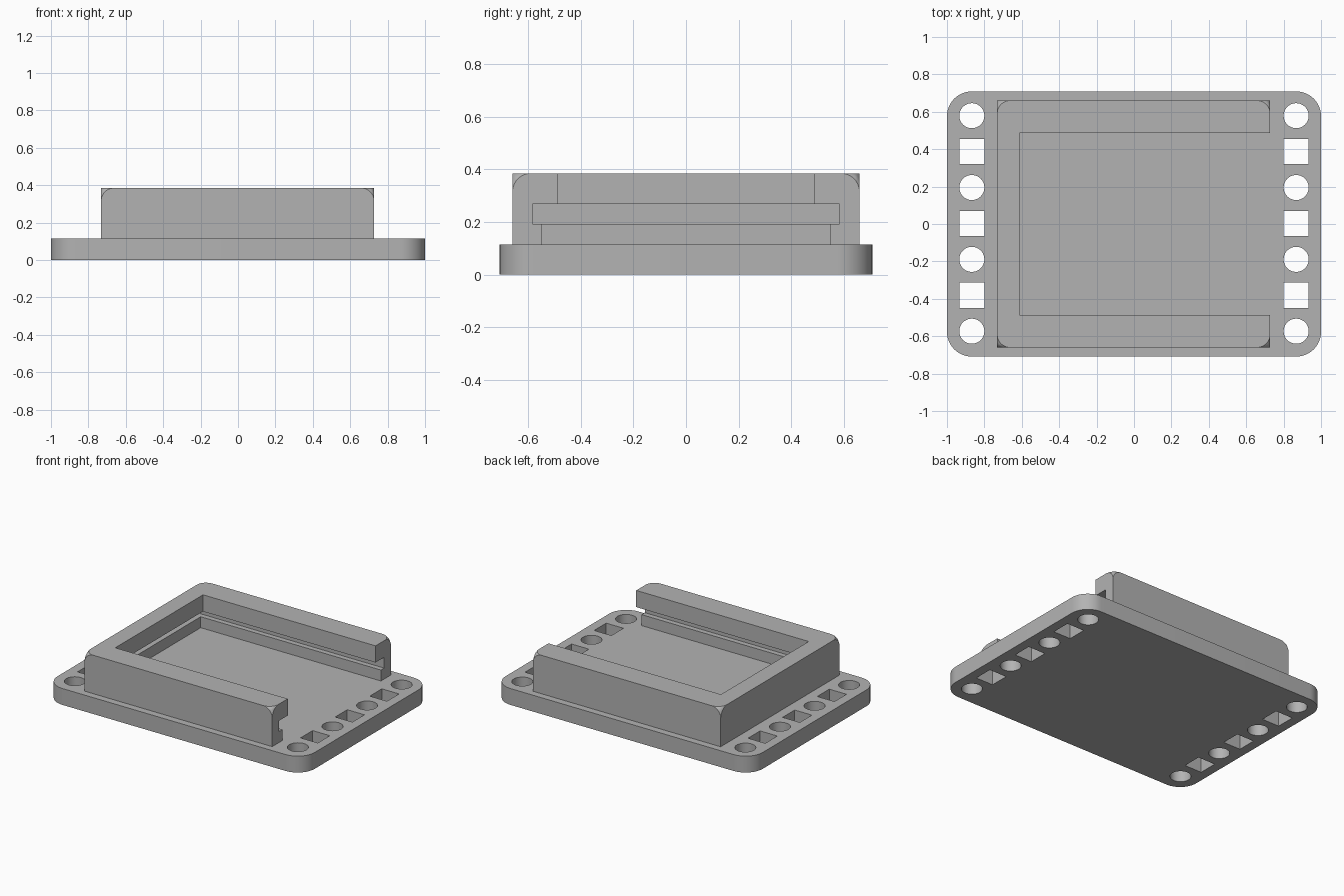
import bpy, bmesh, math

cube = bpy.data.objects.get("Cube")
if cube:
    bpy.data.objects.remove(cube, do_unlink=True)

grey = bpy.data.materials.new("mid grey")
grey.use_nodes = True
colour = (0.45, 0.45, 0.45, 1)
grey.diffuse_color = colour
grey.node_tree.nodes["Principled BSDF"].inputs["Base Color"].default_value = colour

PLATE_TOP, WALL_TOP = 0.115, 0.385


def add_object(name, bm):
    bmesh.ops.recalc_face_normals(bm, faces=bm.faces)
    mesh = bpy.data.meshes.new(name)
    bm.to_mesh(mesh)
    bm.free()
    mesh.materials.append(grey)
    obj = bpy.data.objects.new(name, mesh)
    bpy.context.collection.objects.link(obj)
    return obj


def add_box(bm, low, high):
    verts = bmesh.ops.create_cube(bm, size=1)["verts"]
    for v in verts:
        v.co = [h if c > 0 else l for c, l, h in zip(v.co, low, high)]
    return verts


def cut(target, name, bm):
    cutter = add_object(name, bm)
    mod = target.modifiers.new(name, "BOOLEAN")
    mod.operation = "DIFFERENCE"
    mod.solver = "EXACT"
    mod.object = cutter
    bpy.context.view_layer.objects.active = target
    bpy.ops.object.modifier_apply(modifier=mod.name)
    bpy.data.objects.remove(cutter, do_unlink=True)


def shade(obj):
    bpy.ops.object.select_all(action="DESELECT")
    obj.select_set(True)
    bpy.context.view_layer.objects.active = obj
    bpy.ops.object.shade_smooth_by_angle(angle=math.radians(25))


# Base plate with rounded vertical corners
bm = bmesh.new()
add_box(bm, (-1, -0.709, 0), (1, 0.709, PLATE_TOP))
uprights = [e for e in bm.edges if abs(e.verts[0].co.z - e.verts[1].co.z) > 0.01]
bmesh.ops.bevel(bm, geom=uprights, offset=0.133, segments=12, profile=0.5, affect="EDGES")
plate = add_object("base_plate", bm)

# Alternating round and square holes down both ends
bm = bmesh.new()
R, X, PITCH = 0.067, 0.867, 0.192
for side in (-1, 1):
    for i in range(-3, 4):
        x, y = side * X, i * PITCH + 0.003
        if i % 2:
            hole = bmesh.ops.create_cone(bm, cap_ends=True, segments=40,
                                         radius1=R, radius2=R, depth=0.4)
            bmesh.ops.translate(bm, verts=hole["verts"], vec=(x, y, 0))
        else:
            add_box(bm, (x - R, y - R, -0.2), (x + R, y + R, 0.2))
cut(plate, "hole_cutter", bm)
shade(plate)

# Raised block, its four top corners rounded off while the edges stay sharp
bm = bmesh.new()
block = add_box(bm, (-0.732, -0.66, PLATE_TOP), (0.728, 0.66, WALL_TOP))
corners = [v for v in block if v.co.z > 0.3]
bmesh.ops.bevel(bm, geom=corners, offset=0.07, segments=10, profile=0.5, affect="VERTICES")
frame = add_object("slotted_frame", bm)

# Stepped pocket, open at one end: lower recess, wider slot, narrower mouth
for name, back, half, low, high in (
        ("recess_cutter", -0.673, 0.547, PLATE_TOP - 0.1, 0.2),
        ("slot_cutter", -0.709, 0.583, 0.192, 0.268),
        ("mouth_cutter", -0.613, 0.487, 0.26, 0.5)):
    bm = bmesh.new()
    add_box(bm, (back, -half, low), (1, half, high))
    cut(frame, name, bm)
shade(frame)
